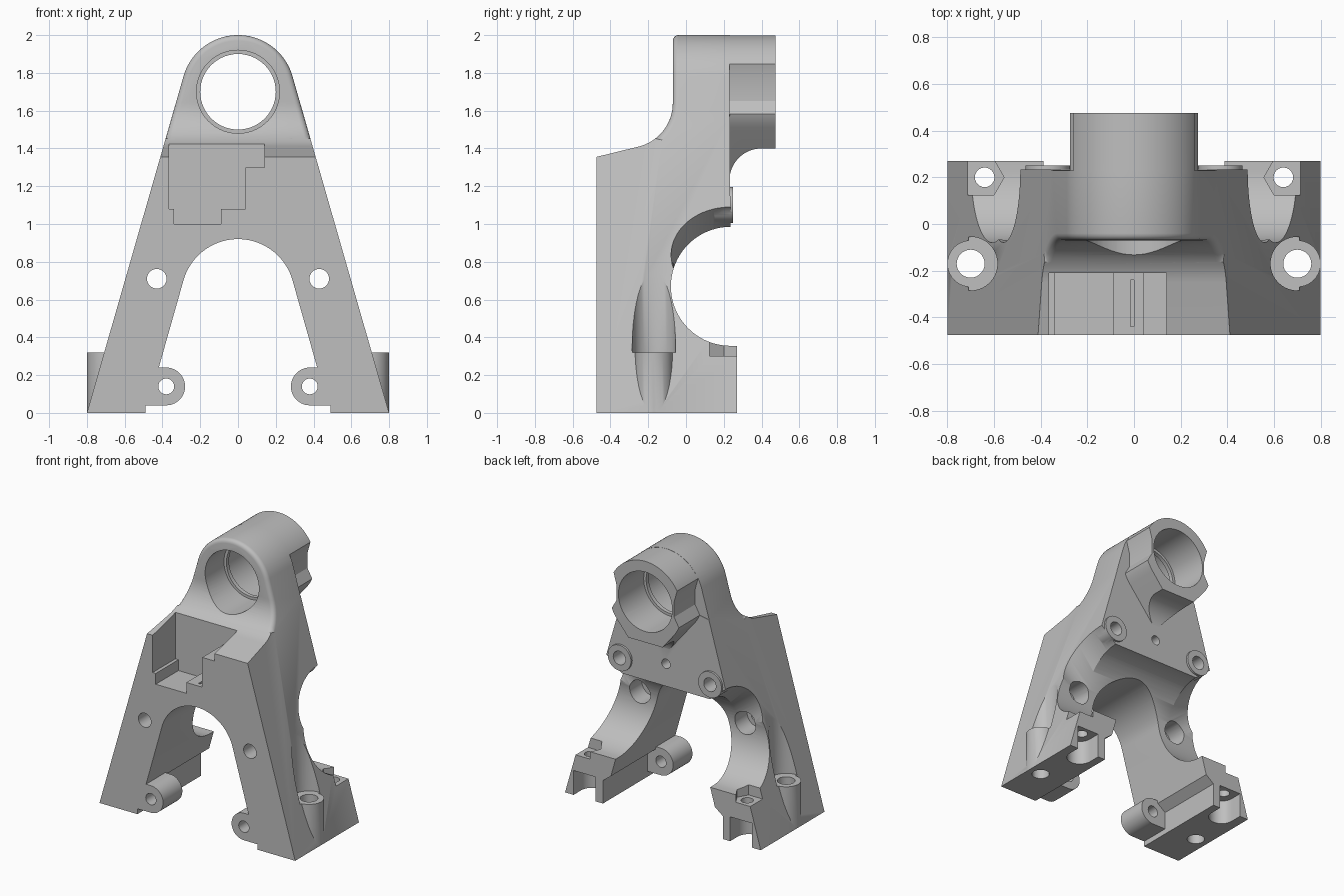
import bpy, bmesh, math
from mathutils import Vector

if "Cube" in bpy.data.objects:
    bpy.data.objects.remove(bpy.data.objects["Cube"], do_unlink=True)

grey = bpy.data.materials.new("plain_grey")
grey.use_nodes = True
grey.diffuse_color = (0.52, 0.52, 0.52, 1)
grey.node_tree.nodes["Principled BSDF"].inputs["Base Color"].default_value = (0.52, 0.52, 0.52, 1)


def arc(cx, cy, r, a0, a1, n=24):
    """Points on an arc, angles in degrees."""
    angles = [math.radians(a0 + (a1 - a0) * i / n) for i in range(n + 1)]
    return [(cx + r * math.cos(a), cy + r * math.sin(a)) for a in angles]


def circle(cx, cy, r, n=40):
    return arc(cx, cy, r, 0, 360, n)[:-1]


def mirror(pts, s):
    return [(s * a, b) for a, b in pts]


def prism(name, pts, axis, start, end, lift=0):
    """Extrude a 2D outline along an axis; lift raises the far end."""
    place = {"X": lambda a, b, t: (t, a, b),
             "Y": lambda a, b, t: (a, t, b),
             "Z": lambda a, b, t: (a, b, t)}[axis]
    bm = bmesh.new()
    near = [bm.verts.new(place(a, b, start)) for a, b in pts]
    far = [bm.verts.new(Vector(place(a, b, end)) + Vector((0, 0, lift))) for a, b in pts]
    bm.faces.new(near)
    bm.faces.new(far)
    for i in range(len(pts)):
        j = (i + 1) % len(pts)
        bm.faces.new((near[i], near[j], far[j], far[i]))
    bmesh.ops.recalc_face_normals(bm, faces=bm.faces)
    mesh = bpy.data.meshes.new(name)
    bm.to_mesh(mesh)
    bm.free()
    mesh.materials.append(grey)
    ob = bpy.data.objects.new(name, mesh)
    bpy.context.collection.objects.link(ob)
    return ob


def combine(target, tool, operation):
    """Apply a boolean and discard the tool."""
    mod = target.modifiers.new("bool", "BOOLEAN")
    mod.operation = operation
    mod.solver = "EXACT"
    mod.object = tool
    bpy.context.view_layer.objects.active = target
    bpy.ops.object.modifier_apply(modifier=mod.name)
    bpy.data.objects.remove(tool, do_unlink=True)


def cut(pts, axis, start, end, lift=0):
    combine(body, prism("cutter", pts, axis, start, end, lift), "DIFFERENCE")


def add(pts, axis, start, end):
    combine(body, prism("addition", pts, axis, start, end), "UNION")


# A-shaped front outline crossed with the side outline
leg = [(0.425, 0.22), (0.49, 0.17), (0.49, 0)]
outline = ([(0.8, 0)] + arc(0, 1.7, 0.3, 16.1, 163.9, 40) + [(-0.8, 0)]
           + mirror(leg[::-1], -1) + arc(0, 0.62, 0.3, 163.9, 16.1, 40) + leg)
body = prism("bracket_body", outline, "Y", -0.7, 0.7)
side = ([(-0.475, -0.1), (-0.475, 1.355)] + arc(-0.307, 1.64, 0.237, -76, 0, 16)
        + [(-0.07, 2.1), (0.23, 2.1)] + arc(0.235, 0.67, 0.315, 90, 270, 40)
        + [(0.27, 0.355), (0.27, -0.1)])
combine(body, prism("side_profile", side, "X", -1, 1), "INTERSECT")

# Rounded front rim of the head
bm = bmesh.new()
bm.from_mesh(body.data)
bmesh.ops.remove_doubles(bm, verts=bm.verts, dist=0.0005)
rim = []
for e in bm.edges:
    mid = (e.verts[0].co + e.verts[1].co) / 2
    if mid.z > 1.45 and mid.y < -0.03 and e.is_manifold and e.calc_face_angle() > 0.6:
        rim.append(e)
bmesh.ops.bevel(bm, geom=rim, offset=0.03, segments=4, profile=0.5,
                affect="EDGES", clamp_overlap=False)
bm.to_mesh(body.data)
bm.free()

# Rear bearing tube with a tapered, hollow-curved support
tube = prism("rear_tube", arc(0, 1.7, 0.299, -39.7, 219.7, 48) + [(0, 1.23)], "Y", 0.1, 0.475)
under = ([(0, 2.2), (0.6, 2.2), (0.6, 1.4)] + arc(0.4, 1.23, 0.17, 90, 180, 14) + [(0, 1.23)])
combine(tube, prism("tube_profile", under, "X", -1, 1), "INTERSECT")
combine(body, tube, "UNION")

# Bore with a thin inner lip
cut(circle(0, 1.7, 0.2, 56), "Y", -0.6, 0.6)
cut(circle(0, 1.7, 0.22, 56), "Y", -0.6, 0.15)
cut(circle(0, 1.7, 0.22, 56), "Y", 0.18, 0.6)

# Stepped front pocket and slit in its floor
pocket = [(0.14, 1.6), (0.14, 1.3), (0.04, 1.3), (0.04, 1.08), (-0.09, 1.08), (-0.09, 1),
          (-0.34, 1), (-0.34, 1.08), (-0.365, 1.08), (-0.365, 1.6)]
cut(pocket, "Y", -0.6, -0.21)
cut([(-0.015, -0.44), (0, -0.44), (0, -0.24), (-0.015, -0.24)], "Z", 1.03, 1.2)

# Small blind hole between the rear bosses
cut(circle(0, 1.15, 0.035, 24), "Y", 0.08, 0.4)

for s in (-1, 1):
    # Side notches of the tube
    notch = [(0.4, 1.87), (0.26, 1.85), (0.235, 1.76), (0.235, 1.65), (0.275, 1.58), (0.4, 1.56)]
    cut(mirror(notch, s), "Y", 0.23, 0.6)

    # Rear arch rising towards the outside
    cut(circle(0.235, 0.67, 0.314, 64), "X", s * 0.36, s * 0.66, 0.25)

    # Rear plate boss and hole
    add(circle(s * 0.37, 1.1, 0.095), "Y", 0.15, 0.25)
    cut(circle(s * 0.37, 1.1, 0.05, 28), "Y", 0.06, 0.4)

    # Leg bolt holes, counterbored from behind
    cut(circle(s * 0.43, 0.71, 0.052, 28), "Y", -0.6, 0.2)
    cut(circle(s * 0.43, 0.71, 0.085, 32), "Y", -0.22, 0.2)

    # Outer foot boss with tool clearance above
    cut(circle(s * 0.7, -0.17, 0.115), "Z", 0.32, 1)
    add(circle(s * 0.7, -0.17, 0.1), "Z", 0, 0.32)
    cut(circle(s * 0.7, -0.17, 0.06, 28), "Z", -0.2, 0.5)

    # Rear foot bolt: hole, nut seat and slot below
    cut(circle(s * 0.64, 0.2, 0.042, 24), "Z", -0.2, 0.6)
    seat = [(0.557, 0.2), (0.6, 0.125), (0.9, 0.125), (0.9, 0.4), (0.6, 0.4), (0.6, 0.275)]
    cut(mirror(seat, s), "Z", 0.3, 0.5)
    slot = arc(0.64, 0.18, 0.09, 180, 360, 18) + [(0.73, 0.4), (0.55, 0.4)]
    cut(mirror(slot, s), "Z", -0.1, 0.18)

    # Inner front lug
    lug = arc(0.38, 0.14, 0.1, 90, 270, 24) + [(0.52, 0.04), (0.52, 0.24)]
    add(mirror(lug, s), "Y", -0.475, -0.25)
    cut(circle(s * 0.38, 0.14, 0.042, 24), "Y", -0.6, -0.1)

# Smooth curved walls, keep sharp edges
bpy.ops.object.select_all(action="DESELECT")
body.select_set(True)
bpy.context.view_layer.objects.active = body
bpy.ops.object.shade_smooth_by_angle(angle=math.radians(28))
